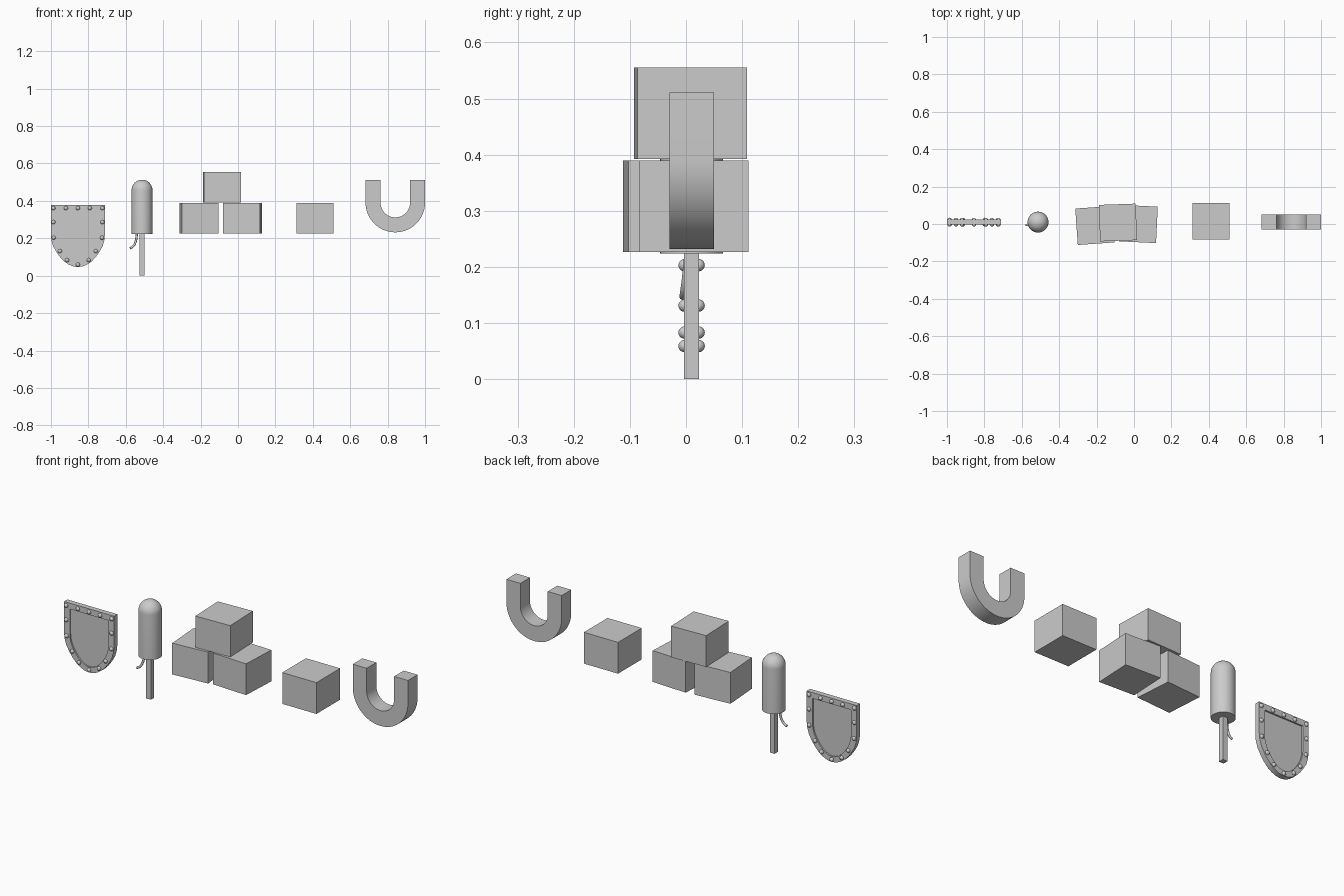
import bpy, bmesh
from math import pi, sin, cos, radians
from mathutils import Matrix, Vector

if "Cube" in bpy.data.objects:
    bpy.data.objects.remove(bpy.data.objects["Cube"])

CY = 0.010  # shared middle depth of the thin items


def finish(name, bm, smooth=False):
    bmesh.ops.recalc_face_normals(bm, faces=bm.faces)
    me = bpy.data.meshes.new(name)
    bm.to_mesh(me)
    bm.free()
    ob = bpy.data.objects.new(name, me)
    bpy.context.collection.objects.link(ob)
    if smooth:
        bpy.ops.object.select_all(action='DESELECT')
        ob.select_set(True)
        bpy.context.view_layer.objects.active = ob
        bpy.ops.object.shade_smooth_by_angle(angle=radians(35))
    return ob


def prism(name, outline, depth, smooth=False):
    """Extrude an (x, z) outline along y, centred on CY."""
    bm = bmesh.new()
    f = bm.faces.new([bm.verts.new((x, CY - depth / 2, z)) for x, z in outline])
    ext = bmesh.ops.extrude_face_region(bm, geom=[f])
    vs = [v for v in ext['geom'] if isinstance(v, bmesh.types.BMVert)]
    bmesh.ops.translate(bm, verts=vs, vec=(0, depth, 0))
    return finish(name, bm, smooth)


def box(name, centre, size, turn=0):
    bm = bmesh.new()
    m = (Matrix.Translation(centre) @ Matrix.Rotation(radians(turn), 4, 'Z')
         @ Matrix.Diagonal((*size, 1)))
    bmesh.ops.create_cube(bm, size=1, matrix=m)
    return finish(name, bm)


# Shield: raised rim, recessed panel, rivets on both faces
SX = -0.856
outer = [(.144, .378), (.144, .215), (.141, .188), (.132, .157), (.115, .127),
         (.095, .099), (.073, .076), (.050, .060), (.026, .050), (0, .046)]
inner = [(.111, .347), (.111, .215), (.108, .190), (.100, .163), (.087, .140),
         (.070, .116), (.053, .098), (.036, .085), (.018, .077), (0, .074)]


def mirrored(half):
    return [(SX + x, z) for x, z in half] + [(SX - x, z) for x, z in half[-2::-1]]


bm = bmesh.new()
rings = [[bm.verts.new((x, y, z)) for x, z in mirrored(h)]
         for h, y in ((outer, CY - .0135), (outer, CY + .0135),
                      (inner, CY + .0135), (inner, CY - .0135))]
n = len(rings[0])
for k in range(4):
    a, b = rings[k], rings[(k + 1) % 4]
    for i in range(n):
        j = (i + 1) % n
        bm.faces.new((a[i], a[j], b[j], b[i]))
finish("shield_rim", bm, True)
prism("shield_panel", mirrored(inner), 0.011)

spots = [(0, .361), (.064, .361), (.131, .361), (.131, .286), (.129, .203),
         (.096, .131), (.058, .083), (0, .059)]
bm = bmesh.new()
for x, z in spots:
    for s in ((1, -1) if x else (1,)):
        for d in (-1, 1):
            bmesh.ops.create_uvsphere(
                bm, u_segments=16, v_segments=10, radius=.011,
                matrix=Matrix.Translation((SX + s * x, CY + d * .0125, z)))
finish("shield_rivets", bm, True)

# Firework: round-topped tube, square stick, curved fuse
FX, R = -0.513, 0.056
profile = [(R, .224)] + [(R * cos(t), .457 + R * sin(t))
                         for t in (i * pi / 20 for i in range(10))]
bm = bmesh.new()
N = 40
loops = [[bm.verts.new((FX + r * cos(2 * pi * i / N), CY + r * sin(2 * pi * i / N), z))
          for i in range(N)] for r, z in profile]
for a, b in zip(loops, loops[1:]):
    for i in range(N):
        j = (i + 1) % N
        bm.faces.new((a[i], a[j], b[j], b[i]))
tip = bm.verts.new((FX, CY, .457 + R))
for i in range(N):
    bm.faces.new((loops[-1][i], loops[-1][(i + 1) % N], tip))
bm.faces.new(loops[0])
finish("firework_tube", bm, True)
box("firework_stick", (FX, CY, .115), (.027, .027, .23))

cu = bpy.data.curves.new("firework_fuse", 'CURVE')
cu.dimensions = '3D'
cu.bevel_depth = .006
cu.bevel_resolution = 3
cu.use_fill_caps = True
sp = cu.splines.new('BEZIER')
sp.bezier_points.add(1)
p, q = sp.bezier_points
p.co, p.handle_left, p.handle_right = (-.541, .003, .235), (-.541, .003, .26), (-.541, .001, .19)
q.co, q.handle_left, q.handle_right = (-.578, -.006, .147), (-.550, -.005, .155), (-.60, -.006, .14)
bpy.context.collection.objects.link(bpy.data.objects.new("firework_fuse", cu))

# Blocks: a stack of three and a single one
SIZE = (.197, .195, .163)
for name, c, turn in (("stack_block_left", (-.209, -.008, .308), 4),
                      ("stack_block_right", (.024, 0, .308), -2.7),
                      ("stack_block_top", (-.086, .008, .4735), 2),
                      ("single_block", (.412, .014, .308), 0)):
    box(name, c, SIZE, turn)

# Horseshoe magnet: half-ring with two straight arms
MX, MZ, RO, RI, TOP = .841, .391, .159, .079, .511
arc = [pi + pi * i / 40 for i in range(41)]
outline = ([(MX - RO, TOP)] + [(MX + RO * cos(t), MZ + RO * sin(t)) for t in arc]
           + [(MX + RO, TOP), (MX + RI, TOP)]
           + [(MX + RI * cos(t), MZ + RI * sin(t)) for t in reversed(arc)]
           + [(MX - RI, TOP)])
prism("magnet", outline, .079, True)
